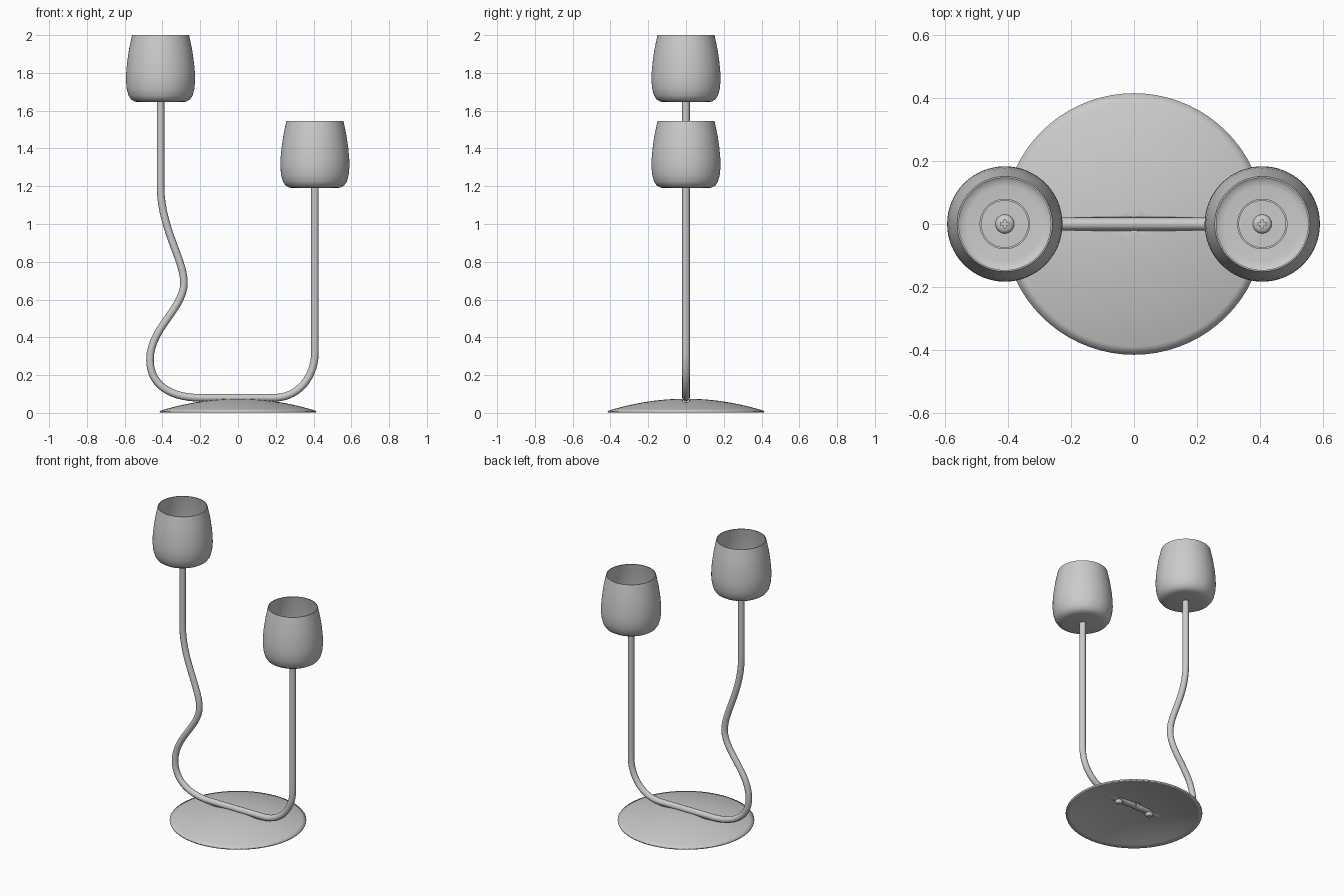
import bpy, bmesh, math
from mathutils import Matrix, Vector

if "Cube" in bpy.data.objects:
    bpy.data.objects.remove(bpy.data.objects["Cube"])


def link(name, mesh, loc=(0, 0, 0), angle=35):
    mesh.shade_smooth()
    mesh.set_sharp_from_angle(angle=math.radians(angle))
    ob = bpy.data.objects.new(name, mesh)
    ob.location = loc
    bpy.context.collection.objects.link(ob)
    return ob


def lathe(name, profile, segs):
    """Revolve (radius, z) points around the z axis."""
    bm = bmesh.new()
    vs = [bm.verts.new((r, 0, z)) for r, z in profile]
    es = [bm.edges.new(p) for p in zip(vs, vs[1:])]
    bmesh.ops.spin(bm, geom=vs + es, cent=(0, 0, 0), axis=(0, 0, 1),
                   angle=2 * math.pi, steps=segs, use_duplicate=False)
    bmesh.ops.remove_doubles(bm, verts=bm.verts, dist=1e-5)
    bmesh.ops.recalc_face_normals(bm, faces=bm.faces)
    me = bpy.data.meshes.new(name)
    bm.to_mesh(me)
    bm.free()
    return me


def baked(ob):
    """Mesh copy of an object with its modifiers or bevel applied."""
    bpy.context.view_layer.update()
    dg = bpy.context.evaluated_depsgraph_get()
    return bpy.data.meshes.new_from_object(ob.evaluated_get(dg))


# Domed base plate with a shallow groove pressed in for the stem
R, TUBE_Z, GROOVE = 0.415, 0.08, 0.023
bm = bmesh.new()
rings, segs = 16, 72
vs = [bm.verts.new((R * i / rings, 0, 0)) for i in range(rings + 1)]
es = [bm.edges.new(p) for p in zip(vs, vs[1:])]
bmesh.ops.spin(bm, geom=vs + es, cent=(0, 0, 0), axis=(0, 0, 1),
               angle=2 * math.pi, steps=segs, use_duplicate=False)
bmesh.ops.remove_doubles(bm, verts=bm.verts, dist=1e-5)
for y in (-0.027, -0.022, -0.012, 0, 0.012, 0.022, 0.027):
    bmesh.ops.bisect_plane(bm, geom=bm.verts[:] + bm.edges[:] + bm.faces[:],
                           dist=1e-5, plane_co=(0, y, 0), plane_no=(0, 1, 0))
for v in bm.verts:
    r2 = (v.co.x ** 2 + v.co.y ** 2) / R ** 2
    v.co.z = 0.01 + 0.065 * (1 - r2)
    if abs(v.co.y) < GROOVE:
        v.co.z = min(v.co.z, TUBE_Z - math.sqrt(GROOVE ** 2 - v.co.y ** 2))
bmesh.ops.recalc_face_normals(bm, faces=bm.faces)
if sum(f.normal.z for f in bm.faces) < 0:
    bmesh.ops.reverse_faces(bm, faces=bm.faces)
me = bpy.data.meshes.new("base_plate")
bm.to_mesh(me)
bm.free()
base = link("base_plate", me)
mod = base.modifiers.new("thickness", 'SOLIDIFY')
mod.thickness, mod.offset = 0.009, -1

# Bent stem: (x, z, tangent x, tangent z, handle in, handle out)
knots = [(-0.41, 1.65, 0, -1, 0.1, 0.1), (-0.41, 1.2, 0, -1, 0.1, 0.22),
         (-0.286, 0.69, 0, -1, 0.12, 0.14), (-0.466, 0.28, 0, -1, 0.17, 0.13),
         (-0.2, TUBE_Z, 1, 0, 0.16, 0.1), (0.19, TUBE_Z, 1, 0, 0.1, 0.13),
         (0.407, 0.32, 0, 1, 0.13, 0.1), (0.407, 1.195, 0, 1, 0.1, 0.1)]
cu = bpy.data.curves.new("stem_path", 'CURVE')
cu.dimensions = '3D'
cu.bevel_depth, cu.bevel_resolution = 0.02, 4
cu.resolution_u, cu.use_fill_caps = 14, True
sp = cu.splines.new('BEZIER')
sp.bezier_points.add(len(knots) - 1)
for p, (x, z, tx, tz, a, b) in zip(sp.bezier_points, knots):
    co, t = Vector((x, 0, z)), Vector((tx, 0, tz))
    p.handle_left_type = p.handle_right_type = 'FREE'
    p.co, p.handle_left, p.handle_right = co, co - t * a, co + t * b
path = bpy.data.objects.new("stem_path", cu)
bpy.context.collection.objects.link(path)
link("stem", baked(path))
bpy.data.objects.remove(path)

# Tulip cup, candle ring and screw shared by both arms
cup = lathe("cup", [(0, 0), (0.12, 0), (0.138, 0.004), (0.155, 0.014), (0.169, 0.034),
                    (0.179, 0.07), (0.183, 0.115), (0.182, 0.155), (0.177, 0.21),
                    (0.167, 0.28), (0.151, 0.355), (0.146, 0.355), (0.162, 0.279),
                    (0.172, 0.209), (0.177, 0.154), (0.178, 0.115), (0.174, 0.072),
                    (0.164, 0.038), (0.151, 0.019), (0.137, 0.01), (0.12, 0.007), (0, 0.007)], 64)
ring = lathe("candle_ring", [(0, 0.0), (0.08, 0.0), (0.08, 0.025), (0.074, 0.025),
                             (0.074, 0.005), (0, 0.005)], 48)
head = link("screw_head", lathe("screw_head", [(0, 0), (0.03, 0), (0.03, 0.005), (0.026, 0.011),
                                               (0.018, 0.015), (0, 0.017)], 32))
# Cross-shaped recess in the screw
bm = bmesh.new()
a, b = 0.004, 0.013
quarter = [(b, -a), (b, a), (a, a)]
pts = [Matrix.Rotation(k * math.pi / 2, 3, 'Z') @ Vector((x, y, 0.008))
       for k in range(4) for x, y in quarter]
face = bm.faces.new([bm.verts.new(p) for p in pts])
top = bmesh.ops.extrude_face_region(bm, geom=[face])['geom']
bmesh.ops.translate(bm, vec=(0, 0, 0.03), verts=[g for g in top if isinstance(g, bmesh.types.BMVert)])
bmesh.ops.recalc_face_normals(bm, faces=bm.faces)
me = bpy.data.meshes.new("cross_cutter")
bm.to_mesh(me)
bm.free()
cutter = link("cross_cutter", me)
cutter.hide_render = True
mod = head.modifiers.new("cross", 'BOOLEAN')
mod.operation, mod.object, mod.solver = 'DIFFERENCE', cutter, 'EXACT'
screw = baked(head)
bpy.data.objects.remove(head)
bpy.data.objects.remove(cutter)

for side, x, z in (("left", -0.41, 1.645), ("right", 0.407, 1.19)):
    link(f"{side}_cup", cup, (x, 0, z))
    link(f"{side}_candle_ring", ring, (x, 0, z + 0.006))
    link(f"{side}_cup_screw", screw, (x, 0, z + 0.01))

# Two screws holding the stem from under the base
for side, x in (("left", -0.12), ("right", 0.12)):
    ob = link(f"{side}_base_screw", screw, (x, 0, 0.05))
    ob.rotation_euler.x = math.pi
    ob.scale = (0.8, 0.8, 1.2)
